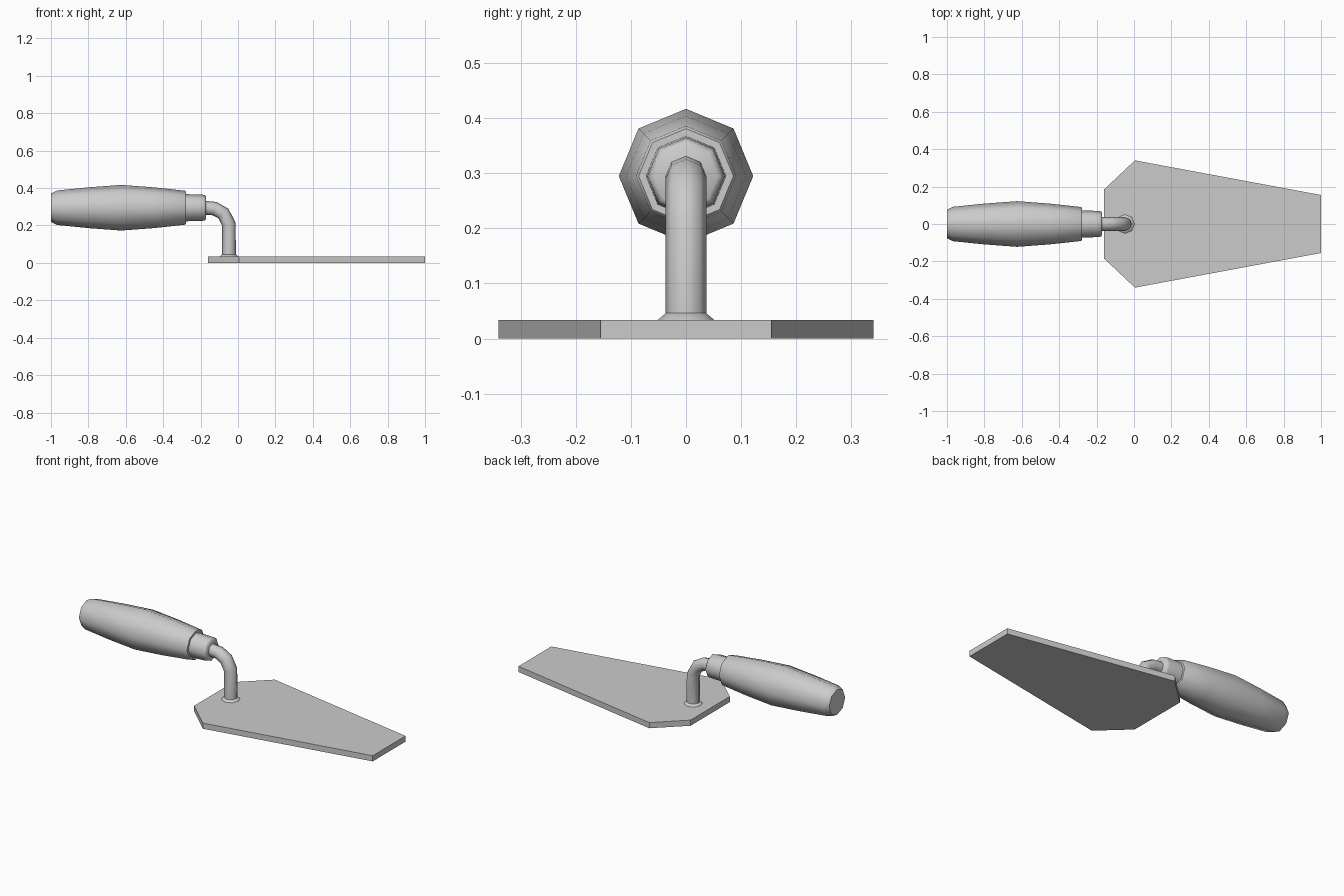
import bpy, bmesh, math
from mathutils import Vector

cube = bpy.data.objects.get("Cube")
if cube:
    bpy.data.objects.remove(cube, do_unlink=True)

grey = bpy.data.materials.new("plain grey")
grey.use_nodes = True
colour = (0.6, 0.6, 0.6, 1)
grey.diffuse_color = colour
grey.node_tree.nodes["Principled BSDF"].inputs["Base Color"].default_value = colour


def finish(name, bm, smooth_angle=None):
    bmesh.ops.recalc_face_normals(bm, faces=bm.faces)
    mesh = bpy.data.meshes.new(name)
    bm.to_mesh(mesh)
    bm.free()
    mesh.materials.append(grey)
    obj = bpy.data.objects.new(name, mesh)
    bpy.context.collection.objects.link(obj)
    if smooth_angle:
        bpy.ops.object.select_all(action='DESELECT')
        obj.select_set(True)
        bpy.context.view_layer.objects.active = obj
        bpy.ops.object.shade_smooth_by_angle(angle=math.radians(smooth_angle))
    return obj


def sweep(name, stations, sides=8, smooth_angle=50):
    """Skin rings along a path in the XZ plane; stations are (x, z, radius)."""
    bm = bmesh.new()
    pts = [Vector((x, 0, z)) for x, z, r in stations]
    rings = []
    for i, (x, z, r) in enumerate(stations):
        before = pts[i] - pts[i - 1] if i else pts[1] - pts[0]
        after = pts[i + 1] - pts[i] if i + 1 < len(pts) else before
        t = (before.normalized() + after.normalized()).normalized()
        normal = Vector((-t.z, 0, t.x))
        ring = []
        for k in range(sides):
            a = math.tau * k / sides
            offset = Vector((0, math.cos(a), 0)) + normal * math.sin(a)
            ring.append(bm.verts.new(pts[i] + offset * r))
        rings.append(ring)
    for a, b in zip(rings, rings[1:]):
        for k in range(sides):
            n = (k + 1) % sides
            bm.faces.new((a[k], a[n], b[n], b[k]))
    bm.faces.new(rings[0])
    bm.faces.new(rings[-1])
    return finish(name, bm, smooth_angle)


# Flat blade: half outline mirrored across the centre line
half = [(-0.16, 0.185), (0.005, 0.34), (1.0, 0.155)]
outline = half + [(x, -y) for x, y in reversed(half)]
bm = bmesh.new()
base = bm.faces.new([bm.verts.new((x, y, 0)) for x, y in outline])
top = bmesh.ops.extrude_face_region(bm, geom=[base])["geom"]
bmesh.ops.translate(bm, vec=(0, 0, 0.034),
                    verts=[v for v in top if isinstance(v, bmesh.types.BMVert)])
finish("blade", bm)

# Handle and ferrule share one axis
AXIS = 0.295
sweep("handle", [(x, AXIS, r) for x, r in (
    (-1.0, 0.076), (-0.968, 0.092), (-0.8, 0.109), (-0.625, 0.122),
    (-0.45, 0.109), (-0.285, 0.091), (-0.278, 0.086))])
sweep("ferrule", [(x, AXIS, r) for x, r in (
    (-0.29, 0.073), (-0.19, 0.07), (-0.176, 0.067), (-0.17, 0.058))])

# Bent shank with a small weld collar on the blade
sweep("shank", [(x, z, 0.037) for x, z in (
    (-0.18, AXIS), (-0.125, 0.29), (-0.078, 0.264),
    (-0.049, 0.208), (-0.048, 0.03))])
sweep("weld_collar", [(-0.048, 0.034, 0.051), (-0.048, 0.046, 0.037)])
